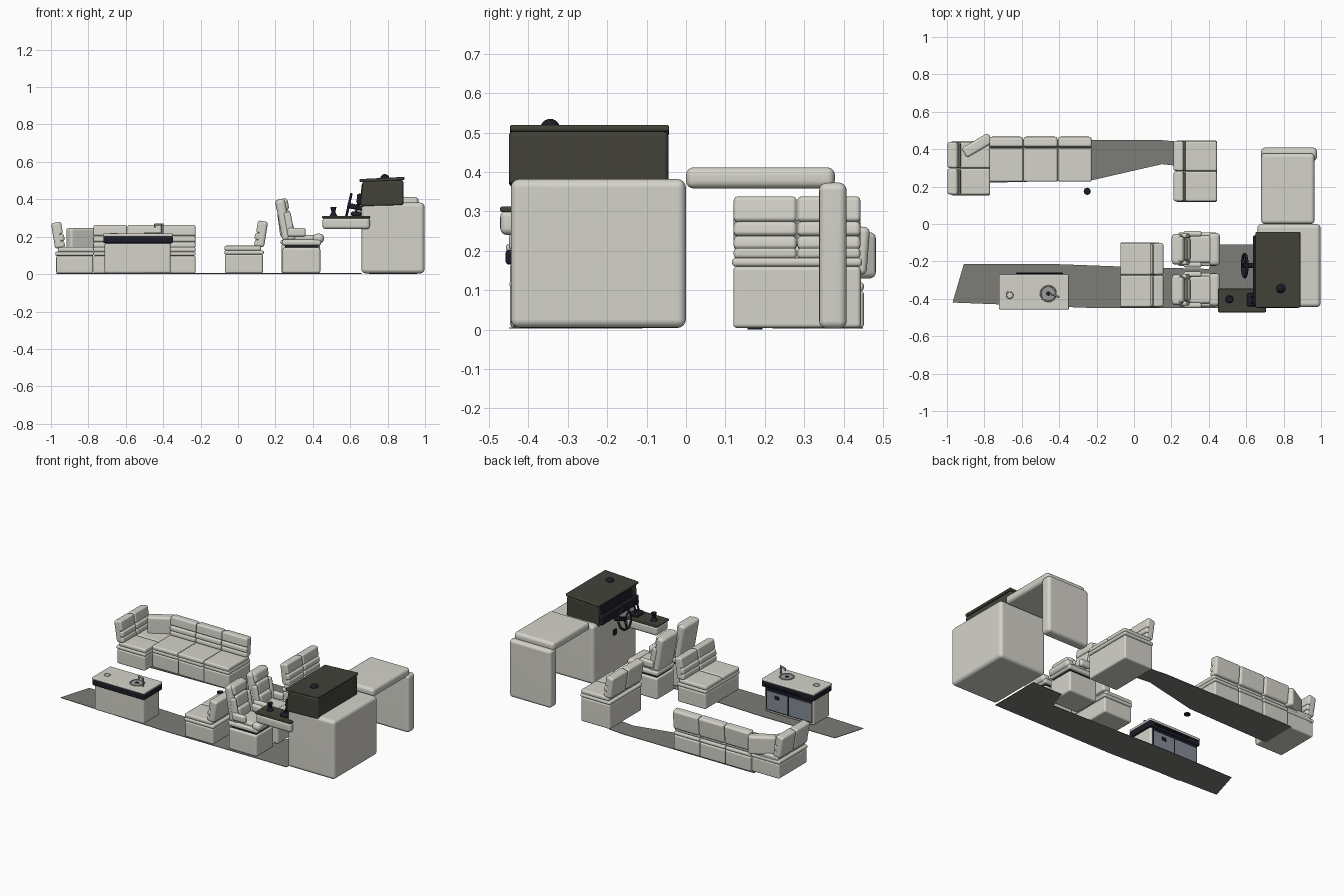
import bpy, bmesh, math
from mathutils import Matrix, Vector

if "Cube" in bpy.data.objects:
    bpy.data.objects.remove(bpy.data.objects["Cube"], do_unlink=True)


def material(name, r, g, b):
    m = bpy.data.materials.new(name)
    m.use_nodes = True
    m.diffuse_color = (r, g, b, 1)
    m.node_tree.nodes["Principled BSDF"].inputs["Base Color"].default_value = (r, g, b, 1)
    return m


CREAM = material("cream_upholstery", 0.66, 0.65, 0.59)
OLIVE = material("dark_olive", 0.055, 0.055, 0.042)
NAVY = material("navy_black", 0.012, 0.012, 0.022)
FLOOR = material("grey_floor", 0.2, 0.2, 0.185)
STEEL = material("steel", 0.33, 0.33, 0.33)
DOOR = material("blue_grey", 0.24, 0.27, 0.32)


def finish(bm, name, mat, matrix=None):
    bmesh.ops.recalc_face_normals(bm, faces=bm.faces)
    mesh = bpy.data.meshes.new(name)
    bm.to_mesh(mesh)
    bm.free()
    mesh.materials.append(mat)
    for p in mesh.polygons:
        p.use_smooth = True
    mesh.set_sharp_from_angle(angle=math.radians(35))
    ob = bpy.data.objects.new(name, mesh)
    bpy.context.collection.objects.link(ob)
    if matrix:
        ob.matrix_world = matrix
    weighted = ob.modifiers.new("weighted", "WEIGHTED_NORMAL")
    weighted.keep_sharp = True
    return ob


def box(name, xs, ys, zs, mat=CREAM, r=0.012, tilt=0, frame=Matrix(), turn=0):
    """Rounded box; tilt swings it about its bottom centre."""
    size = [b - a for a, b in (xs, ys, zs)]
    bm = bmesh.new()
    bmesh.ops.create_cube(bm, size=1)
    bmesh.ops.scale(bm, vec=size, verts=bm.verts)
    bmesh.ops.translate(bm, vec=(0, 0, size[2] / 2), verts=bm.verts)
    if r:
        bmesh.ops.bevel(bm, geom=bm.edges[:], offset=min(r, min(size) * 0.45),
                        segments=4, profile=0.5, affect="EDGES")
    place = Matrix.Translation((sum(xs) / 2, sum(ys) / 2, zs[0]))
    return finish(bm, name, mat, frame @ place @ Matrix.Rotation(turn, 4, "Z")
                  @ Matrix.Rotation(tilt, 4, "Y"))


def rod(name, a, b, r, mat, r2=None):
    a, b = Vector(a), Vector(b)
    bm = bmesh.new()
    bmesh.ops.create_cone(bm, cap_ends=True, segments=24, radius1=r,
                          radius2=r if r2 is None else r2, depth=(b - a).length)
    rot = (b - a).to_track_quat("Z", "Y").to_matrix().to_4x4()
    return finish(bm, name, mat, Matrix.Translation((a + b) / 2) @ rot)


def ball(name, centre, r, mat):
    bm = bmesh.new()
    bmesh.ops.create_uvsphere(bm, u_segments=20, v_segments=12, radius=r)
    return finish(bm, name, mat, Matrix.Translation(centre))


def ring(name, matrix, radius, tube, mat):
    bpy.ops.mesh.primitive_torus_add(major_radius=radius, minor_radius=tube,
                                     major_segments=32, minor_segments=10)
    ob = bpy.context.object
    ob.name = name
    ob.matrix_world = matrix
    ob.data.materials.append(mat)
    bpy.ops.object.shade_smooth()


def sheet(name, points, z0, z1, mat):
    bm = bmesh.new()
    face = bm.faces.new([bm.verts.new((x, y, z0)) for x, y in points])
    up = bmesh.ops.extrude_face_region(bm, geom=[face])["geom"]
    bmesh.ops.translate(bm, vec=(0, 0, z1 - z0),
                        verts=[v for v in up if isinstance(v, bmesh.types.BMVert)])
    return finish(bm, name, mat)


def bench(name, origin, turn, count, width, depth, base, top, tilt, split=False):
    """Padded seats facing local +x, with the backrests near local x = 0."""
    frame = Matrix.Translation(origin) @ Matrix.Rotation(turn, 4, "Z")
    half = count * width / 2
    if not split:
        box(name + "_base", (0, depth), (-half, half), (0.004, base), r=0.01, frame=frame)
        box(name + "_lip", (-0.005, depth + 0.004), (-half - 0.003, half + 0.003),
            (base, base + 0.022), r=0.009, frame=frame)
    for i in range(count):
        y = (-half + i * width + 0.001, -half + (i + 1) * width - 0.001)
        if split:
            box(name + "_base", (0, depth), y, (0.004, base), r=0.01, frame=frame)
            box(name + "_lip", (0, depth + 0.003), y, (base, base + 0.022), r=0.009, frame=frame)
        box(name + "_cushion", (0.01, depth + 0.004), y, (base + 0.02, base + 0.047),
            r=0.01, frame=frame)
        # backrest of three padded tiers on one tilted axis
        low, rise = base + 0.042, top - base - 0.042
        lean = frame @ Matrix.Translation((0.022, 0, low)) @ Matrix.Rotation(tilt, 4, "Y")
        box(name + "_back_shell", (-0.028, 0.015), y, (0, rise), r=0.014, frame=lean)
        for k, (a, b) in enumerate(((0, 0.25), (0.25, 0.52), (0.52, 1))):
            box(name + "_back_pad", (-0.01, 0.026 + 0.004 * (k == 1)), y,
                (a * rise, b * rise), r=0.011, frame=lean)


# Floor panels and table socket
sheet("side_floor", [(-0.97, -0.42), (-0.2, -0.45), (0.66, -0.45), (0.66, -0.11), (0.45, -0.11),
                     (0.4, -0.24), (0, -0.23), (-0.4, -0.215), (-0.91, -0.215)], 0.002, 0.005, FLOOR)
sheet("sofa_floor", [(-0.8, 0.22), (-0.22, 0.235), (0.15, 0.32), (0.24, 0.31), (0.24, 0.44),
                     (0.13, 0.45), (-0.8, 0.45)], 0.002, 0.005, FLOOR)
rod("table_socket", (-0.25, 0.175, 0), (-0.25, 0.175, 0.007), 0.019, NAVY)

# Benches and sofa
bench("end_seat", (-0.972, 0.298, 0), 0, 2, 0.142, 0.198, 0.098, 0.278, -0.16)
bench("dinette_seat", (0.133, -0.273, 0), math.pi, 2, 0.172, 0.202, 0.105, 0.285, -0.16)
bench("rear_seat", (0.232, 0.282, 0), 0, 2, 0.162, 0.207, 0.16, 0.337, -0.13)
bench("sofa", (-0.5, 0.452, 0), -math.pi / 2, 3, 0.183, 0.222, 0.098, 0.262, -0.08, True)
box("sofa_corner_base", (-0.95, -0.775), (0.36, 0.438), (0.004, 0.14))
box("sofa_corner_back", (-0.92, -0.755), (0.39, 0.45), (0.13, 0.247), r=0.015, turn=0.53)

# Pair of helm chairs
for cy in (-0.135, -0.352):
    at = Matrix.Translation((0, cy, 0))
    box("chair_base", (0.238, 0.44), (-0.088, 0.088), (0.004, 0.142), frame=at)
    box("chair_swivel", (0.25, 0.43), (-0.075, 0.075), (0.14, 0.158), NAVY, 0.004, frame=at)
    box("chair_seat_pan", (0.235, 0.445), (-0.09, 0.09), (0.153, 0.185), frame=at)
    box("chair_cushion", (0.26, 0.45), (-0.073, 0.073), (0.175, 0.208), r=0.015, frame=at)
    box("chair_front_roll", (0.40, 0.46), (-0.088, 0.088), (0.166, 0.216), r=0.022, frame=at)
    lean = at @ Matrix.Translation((0.268, 0, 0.18)) @ Matrix.Rotation(-0.18, 4, "Y")
    box("chair_back", (-0.03, 0.022), (-0.082, 0.082), (0, 0.225), r=0.02, frame=lean)
    box("chair_lumbar", (0, 0.042), (-0.06, 0.06), (0.02, 0.085), r=0.016, frame=lean)
    box("chair_back_pad", (0, 0.036), (-0.06, 0.06), (0.085, 0.16), r=0.014, frame=lean)
    box("chair_headrest", (-0.032, 0.036), (-0.07, 0.07), (0.16, 0.225), r=0.018, frame=lean)
    for s in (-1, 1):
        box("chair_wing", (0, 0.04), sorted((s * 0.06, s * 0.085)), (0, 0.15), r=0.011, frame=lean)
        box("chair_arm", (0.265, 0.362), sorted((s * 0.068, s * 0.098)), (0.2, 0.247),
            r=0.014, frame=at)

# Galley unit
box("galley_body", (-0.713, -0.36), (-0.447, -0.282), (0.004, 0.17), r=0.012)
box("galley_band", (-0.72, -0.348), (-0.458, -0.27), (0.165, 0.203), NAVY, 0.008)
box("galley_top", (-0.722, -0.348), (-0.457, -0.27), (0.2, 0.217), r=0.006)
box("galley_rail", (-0.63, -0.38), (-0.268, -0.26), (0.178, 0.188), NAVY, 0.003)
box("galley_panel", (-0.705, -0.375), (-0.283, -0.279), (0.02, 0.165), NAVY, 0)
box("galley_door", (-0.7, -0.54), (-0.28, -0.276), (0.028, 0.145), DOOR, 0)
box("galley_side_door", (-0.53, -0.382), (-0.28, -0.277), (0.028, 0.145), DOOR, 0)
box("galley_lock", (-0.47, -0.44), (-0.278, -0.272), (0.105, 0.125), NAVY, 0)
rod("sink", (-0.458, -0.372, 0.216), (-0.458, -0.372, 0.2185), 0.042, STEEL)
ring("sink_rim", Matrix.Translation((-0.458, -0.372, 0.218)), 0.041, 0.004, STEEL)
rod("sink_drain", (-0.458, -0.372, 0.218), (-0.458, -0.372, 0.22), 0.012, NAVY)
ring("cup_rim", Matrix.Translation((-0.665, -0.38, 0.217)), 0.018, 0.0025, STEEL)
rod("tap_stem", (-0.405, -0.39, 0.215), (-0.405, -0.39, 0.268), 0.006, STEEL)
rod("tap_spout", (-0.4, -0.39, 0.266), (-0.445, -0.375, 0.266), 0.005, STEEL)
rod("tap_tip", (-0.443, -0.376, 0.268), (-0.443, -0.376, 0.25), 0.005, STEEL)

# Console and table
box("console", (0.66, 0.997), (-0.445, 0), (0.004, 0.382), r=0.022)
box("table_top", (0.68, 0.965), (0, 0.378), (0.358, 0.412), r=0.02)
box("table_leg", (0.68, 0.978), (0.338, 0.408), (0.002, 0.373), r=0.02)

# Dashboard: tapered hood, lid, instrument panel, compass
hood = box("dash_hood", (0.655, 0.884), (-0.45, -0.045), (0.365, 0.5), OLIVE, 0.012)
for v in hood.data.vertices:
    rise = v.co.z / 0.135
    v.co.x += 0.012 * rise * (v.co.x < 0)
    v.co.z += 0.03 * v.co.x
box("dash_lid", (0.65, 0.89), (-0.447, -0.043), (0.497, 0.514), OLIVE, 0.006, tilt=-0.05)
box("instrument_panel", (0.637, 0.675), (-0.435, -0.06), (0.37, 0.43), NAVY, 0.01)
box("instrument_screen", (0.655, 0.68), (-0.4, -0.08), (0.42, 0.485), NAVY, 0.006, tilt=0.12)
ball("compass", (0.785, -0.345, 0.51), 0.025, NAVY)
box("switch_plate", (0.653, 0.661), (-0.23, -0.2), (0.25, 0.285), NAVY, 0)

# Steering wheel
wheel = Matrix.Translation((0.592, -0.222, 0.366)) @ Matrix.Rotation(math.pi / 2 + 0.22, 4, "Y")
ring("wheel_rim", wheel, 0.062, 0.007, NAVY)
for k in range(3):
    a = k * math.tau / 3
    tip = wheel @ Vector((0.062 * math.cos(a), 0.062 * math.sin(a), 0))
    rod("wheel_spoke", wheel.translation, tip, 0.006, NAVY)
rod("wheel_column", (0.585, -0.222, 0.368), (0.67, -0.222, 0.35), 0.014, NAVY)

# Side control tray
box("control_tray", (0.452, 0.705), (-0.472, -0.348), (0.24, 0.303), r=0.018)
box("tray_top", (0.45, 0.705), (-0.472, -0.345), (0.298, 0.312), OLIVE, 0.005)
rod("joystick_boot", (0.51, -0.402, 0.31), (0.51, -0.402, 0.335), 0.022, NAVY, 0.008)
rod("joystick_cap", (0.51, -0.402, 0.333), (0.51, -0.402, 0.36), 0.01, NAVY, 0.017)
box("throttle_base", (0.605, 0.66), (-0.44, -0.37), (0.31, 0.335), NAVY, 0.008)
for y in (-0.42, -0.39):
    rod("throttle_lever", (0.63, y, 0.33), (0.645, y, 0.39), 0.006, NAVY)
    ball("throttle_knob", (0.645, y, 0.39), 0.013, NAVY)
